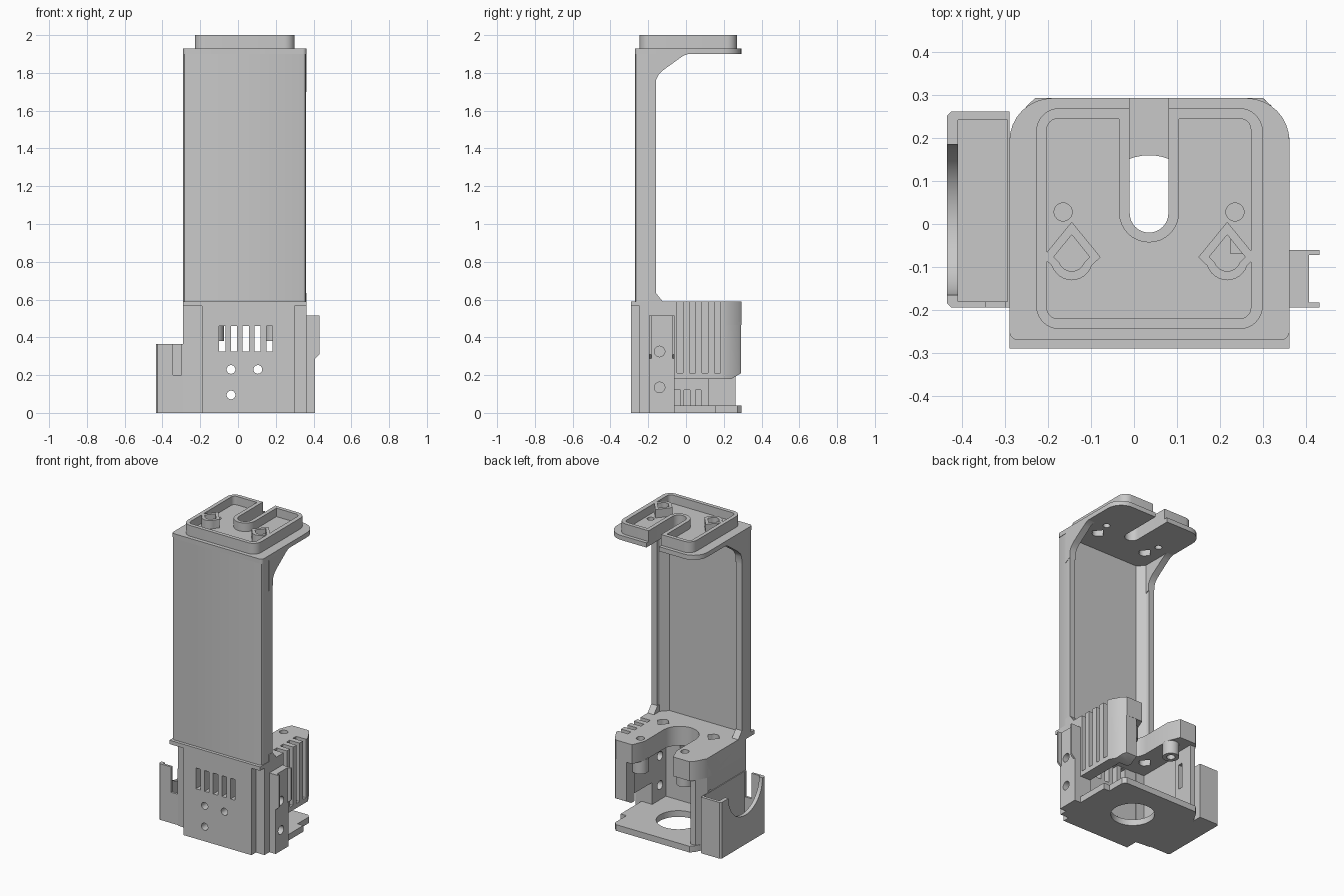
import bpy, bmesh, math
from mathutils import Vector

old = bpy.data.objects.get("Cube")
if old:
    bpy.data.objects.remove(old, do_unlink=True)

grey = bpy.data.materials.new("plain grey")
grey.use_nodes = True
grey.diffuse_color = (0.58, 0.58, 0.58, 1)
grey.node_tree.nodes["Principled BSDF"].inputs["Base Color"].default_value = (0.58, 0.58, 0.58, 1)

AXES = {"x": lambda a, b, h: (h, a, b), "y": lambda a, b, h: (a, h, b), "z": lambda a, b, h: (a, b, h)}


def prism(name, pts, lo, hi, axis="z"):
    """Extrude a 2D outline along an axis."""
    bm = bmesh.new()
    face = bm.faces.new([bm.verts.new(AXES[axis](a, b, lo)) for a, b in pts])
    top = bmesh.ops.extrude_face_region(bm, geom=[face])["geom"]
    shift = Vector(AXES[axis](0, 0, hi - lo))
    bmesh.ops.translate(bm, vec=shift, verts=[v for v in top if isinstance(v, bmesh.types.BMVert)])
    bmesh.ops.recalc_face_normals(bm, faces=bm.faces)
    mesh = bpy.data.meshes.new(name)
    bm.to_mesh(mesh)
    bm.free()
    mesh.materials.append(grey)
    ob = bpy.data.objects.new(name, mesh)
    bpy.context.collection.objects.link(ob)
    return ob


def rect(x0, x1, y0, y1, r=(0, 0, 0, 0), n=8):
    """Rectangle outline; corner radii run lower left, lower right, upper right, upper left."""
    pts = []
    for i, (x, y, sx, sy) in enumerate([(x0, y0, 1, 1), (x1, y0, -1, 1), (x1, y1, -1, -1), (x0, y1, 1, -1)]):
        if not r[i]:
            pts.append((x, y))
            continue
        for k in range(n + 1):
            a = math.pi * (1 + i / 2 + k / n / 2)
            pts.append((x + r[i] * (sx + math.cos(a)), y + r[i] * (sy + math.sin(a))))
    return pts


def box(name, x0, x1, y0, y1, z0, z1):
    return prism(name, rect(x0, x1, y0, y1), z0, z1)


def circle(x, y, r, n=32):
    return [(x + r * math.cos(2 * math.pi * k / n), y + r * math.sin(2 * math.pi * k / n)) for k in range(n)]


def slot(cx, w, y0, y1, n=16):
    """U outline, round at its lower end."""
    arc = [math.pi * (1 + k / n) for k in range(n + 1)]
    return [(cx + w * math.cos(a), y0 + w + w * math.sin(a)) for a in arc] + [(cx + w, y1), (cx - w, y1)]


def teardrop(cx, cy, w, up, down, n=12):
    arc = [math.pi * (1.12 + 0.76 * k / n) for k in range(n + 1)]
    return [(cx, cy + up), (cx - w, cy)] + [(cx + w * 0.75 * math.cos(a), cy + down * math.sin(a)) for a in arc] + [(cx + w, cy)]


def boolean(ob, tools):
    """Cut the tools out of the object."""
    for tool in tools:
        mod = ob.modifiers.new("cut", "BOOLEAN")
        mod.operation, mod.object, mod.solver = "DIFFERENCE", tool, "EXACT"
        with bpy.context.temp_override(object=ob, active_object=ob, selected_objects=[ob]):
            bpy.ops.object.modifier_apply(modifier=mod.name)
        bpy.data.objects.remove(tool, do_unlink=True)
    return ob


L, R, MID = -0.29, 0.362, 0.035
NUTS = (-0.145, 0.217)
PINS = (-0.165, 0.235)
SCREWS = (-0.125, 0.195)


def nut_holes(lo, hi):
    return [prism("hole", teardrop(x, -0.077, 0.042, 0.052, 0.033), lo, hi) for x in NUTS]


def plate_holes():
    holes = [prism("hole", slot(MID, 0.045, -0.02, 0.4), 1.8, 2.1)]
    holes += [prism("hole", circle(x, 0.028, 0.021), 1.8, 2.1) for x in PINS]
    return holes + nut_holes(1.8, 2.1)


# Top plate
boolean(prism("top_plate", rect(L, R, -0.27, 0.293, (0.02, 0.02, 0.1, 0.1)), 1.9, 1.93), plate_holes())

# Raised tray with a rim, slot wall and nut pockets
pocket = prism("pocket", rect(-0.203, 0.272, -0.22, 0.245, (0.025,) * 4), 1.945, 2.1)
boolean(pocket, [prism("wall", slot(MID, 0.07, -0.043, 0.4), 1.9, 2.2)])
boolean(pocket, [prism("boss", teardrop(x, -0.077, 0.067, 0.082, 0.054), 1.9, 2.2) for x in NUTS])
tray = prism("tray", rect(-0.228, 0.3, -0.245, 0.27, (0.055,) * 4), 1.925, 2.0)
boolean(tray, [pocket] + plate_holes())

# Column: channel section with chamfered inner corners
half = [(L, -0.16), (L, -0.25), (L + 0.006, -0.264), (L + 0.02, -0.27)]
inner = [(L + 0.085, -0.225), (L + 0.042, -0.18), (L + 0.038, -0.16)]
flip = lambda pts: [(2 * MID - x, y) for x, y in reversed(pts)]
prism("column", half + flip(half) + flip(inner) + inner, 0.58, 1.905)

# Braces at the top and foot of each column flange
brace = [(-0.2, 1.905), (-0.2, 1.7), (-0.16, 1.72), (-0.158, 1.765), (-0.145, 1.79), (-0.12, 1.815),
         (-0.03, 1.88), (-0.01, 1.893), (0.02, 1.902)]
foot = [(-0.2, 0.58), (-0.115, 0.58), (-0.16, 0.635), (-0.2, 0.635)]
for side, x in (("right", L), ("left", R - 0.045)):
    prism(side + "_top_brace", brace, x, x + 0.045, "x")
    prism(side + "_foot_brace", foot, x, x + 0.045, "x")

# Shelf with a U opening, screw holes and side vents
shelf_outline = [(L, -0.29), (R, -0.29), (R, 0.2), (0.32, 0.275), (0.3, 0.293), (-0.23, 0.293), (-0.25, 0.275), (L, 0.2)]


def vents():
    return [box("vent", 0.29, 0.4, y, y + 0.032, 0.21, 0.7) for y in (-0.048, 0.018, 0.084, 0.15)]


shelf = prism("shelf", shelf_outline, 0.465, 0.59)
front_notches = [box("notch", -0.4, -0.19, -0.4, -0.2, 0.4, 0.565), box("notch", 0.3, 0.5, -0.4, -0.245, 0.4, 0.565)]
mouth = [(MID - 0.11, 0.2), (MID + 0.11, 0.2), (MID + 0.15, 0.3), (MID - 0.15, 0.3)]
boolean(shelf, front_notches + vents() + [prism("opening", slot(MID, 0.115, -0.1, 0.4), 0.4, 0.7),
                                          prism("mouth", mouth, 0.4, 0.7)])
boolean(shelf, nut_holes(0.4, 0.7))
boolean(shelf, [prism("hole", circle(x, 0.19, 0.025), 0.4, 0.7) for x in SCREWS])
for side, x in zip(("right", "left"), SCREWS):
    boss = prism(side + "_screw_boss", circle(x, 0.19, 0.05), 0.38, 0.47)
    boolean(boss, [prism("hole", circle(x, 0.19, 0.025), 0.3, 0.6)])

# Front wall with vents and screw holes
front = box("front_wall", -0.19, 0.3, -0.29, -0.2, 0, 0.58)
boolean(front, [box("vent", x, x + 0.033, -0.4, -0.1, 0.325, 0.46) for x in (-0.1, -0.037, 0.025, 0.087, 0.15)])
boolean(front, [prism("hole", circle(x, z, 0.023), -0.4, -0.1, "y") for x, z in
                ((-0.037, 0.23), (0.105, 0.23), (-0.037, 0.095))])

# Right wall: a thin panel with low vents, a tall vent and a thicker back post
right_wall = prism("right_wall", [(L, -0.2), (-0.18, -0.21), (-0.18, -0.195), (-0.24, -0.195), (-0.24, 0.12),
                                  (-0.215, 0.12), (-0.215, 0.262), (-0.25, 0.262), (L, 0.2)], 0, 0.58)
boolean(right_wall, [box("vent", -0.265, -0.1, y, y + 0.03, 0.04, 0.12) for y in (-0.06, -0.01, 0.05)]
        + [box("vent", -0.4, -0.1, 0.155, 0.185, 0.21, 0.375)])

# Left wall: vented upper part with a thick back post, and a solid front corner
profile = [(-0.07, 0.18), (0.24, 0.18), (0.292, 0.21), (0.292, 0.48), (-0.07, 0.48)]
vented = prism("left_vented_wall", profile, 0.225, R, "x")
boolean(vented, vents() + [box("recess", 0.2, 0.288, -0.2, 0.21, 0.1, 0.464),
                           prism("corner", [(R + 0.02, 0.164), (R + 0.02, 0.35), (0.28, 0.35), (0.28, 0.314),
                                            (0.32, 0.275)], 0, 0.7)])
side_holes = lambda: [prism("hole", circle(-0.14, z, 0.028), 0.2, 0.5, "x") for z in (0.135, 0.325)]
boolean(box("left_wall", 0.285, R, -0.245, -0.06, 0, 0.575), side_holes())

# Base plate with a round opening
base = prism("base_plate", [(L, -0.2), (-0.19, -0.2), (-0.19, -0.29), (0.3, -0.29), (0.3, -0.245), (R, -0.245),
                            (R, 0.155), (0.32, 0.155), (0.32, 0.272), (0.3, 0.293), (-0.23, 0.293), (-0.25, 0.272),
                            (L, 0.2)], 0, 0.04)
boolean(base, [prism("opening", circle(MID, 0.03, 0.13, 48), -0.1, 0.1)])

# Left bracket with two guide rails
boolean(box("left_bracket", R - 0.01, 0.407, -0.195, -0.06, 0, 0.515), side_holes())
for name, y in (("front_rail", -0.195), ("back_rail", -0.072)):
    prism(name, [(0.4, 0.28), (0.41, 0.29), (0.432, 0.31), (0.432, 0.515), (0.4, 0.515)], y, y + 0.012, "y")

# Right cradle with a half-round outer wall
cradle = prism("right_cradle", [(-0.435, -0.185), (-0.425, -0.195), (L, -0.195), (L, 0.262), (-0.425, 0.262),
                                (-0.435, 0.252)], 0, 0.365)
boolean(cradle, [box("cavity", -0.41, -0.295, -0.18, 0.242, 0.04, 0.5),
                 prism("half_round", circle(0.01, 0.365, 0.175, 48), -0.5, -0.4, "x"),
                 box("notch", -0.345, -0.3, -0.3, -0.15, 0.2, 0.5)])

# Smooth the round parts and keep the edges sharp
for ob in bpy.context.scene.objects:
    ob.select_set(ob.type == "MESH")
bpy.context.view_layer.objects.active = cradle
bpy.ops.object.shade_smooth_by_angle(angle=math.radians(30))
